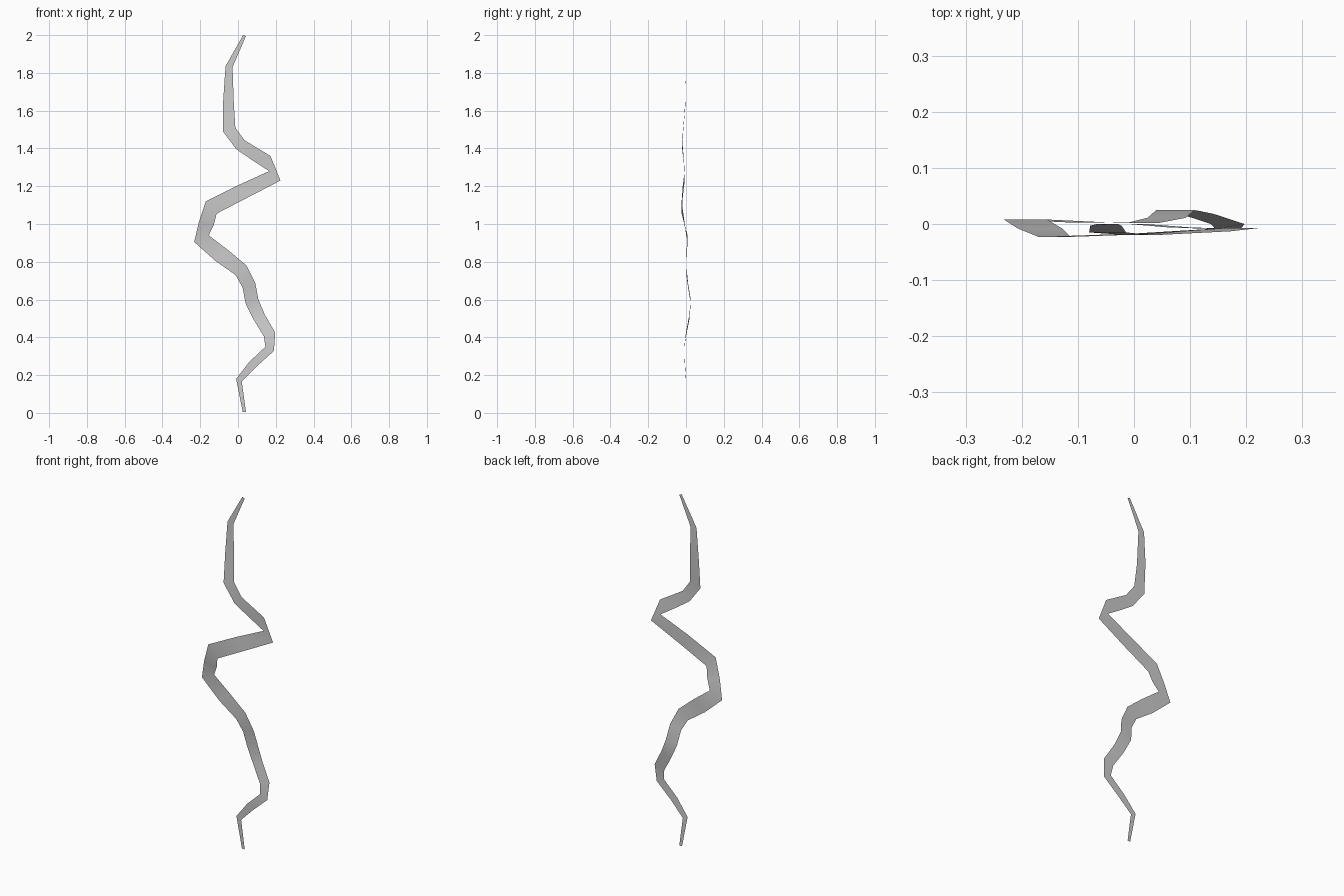
import bpy

# Rungs of the flat bolt, bottom to top: left x, left z, right x, right z, depth y
RUNGS = [
    (.025, .005, .042, .005, 0), (-.01, .18, .02, .167, 0),
    (.06, .27, .10, .247, -.006), (.145, .35, .19, .328, -.009),
    (.137, .405, .197, .425, 0), (.082, .495, .142, .52, .018),
    (.04, .58, .108, .60, .025), (.024, .665, .092, .685, .011),
    (-.013, .73, .045, .78, .002), (-.12, .805, -.05, .86, .003),
    (-.232, .905, -.155, .94, .008), (-.207, 1.01, -.128, .995, -.008),
    (-.17, 1.12, -.113, 1.055, -.023), (0, 1.205, .055, 1.142, -.017),
    (.165, 1.28, .225, 1.23, -.007), (.08, 1.335, .172, 1.36, -.013),
    (-.008, 1.395, .035, 1.443, -.02), (-.08, 1.49, -.014, 1.51, -.015),
    (-.078, 1.66, -.022, 1.635, -.003), (-.066, 1.835, -.029, 1.83, 0),
    (.027, 2.0, .042, 1.995, 0),
]

# Ribbon surface: one quad between each pair of neighbouring rungs
verts = []
for lx, lz, rx, rz, y in RUNGS:
    verts += [(lx, y, lz), (rx, y, rz)]
faces = [(2 * i, 2 * i + 1, 2 * i + 3, 2 * i + 2) for i in range(len(RUNGS) - 1)]

mesh = bpy.data.meshes.new("lightning_bolt")
mesh.from_pydata(verts, [], faces)
mesh.shade_smooth()
bolt = bpy.data.objects.new("lightning_bolt", mesh)
bpy.context.collection.objects.link(bolt)
